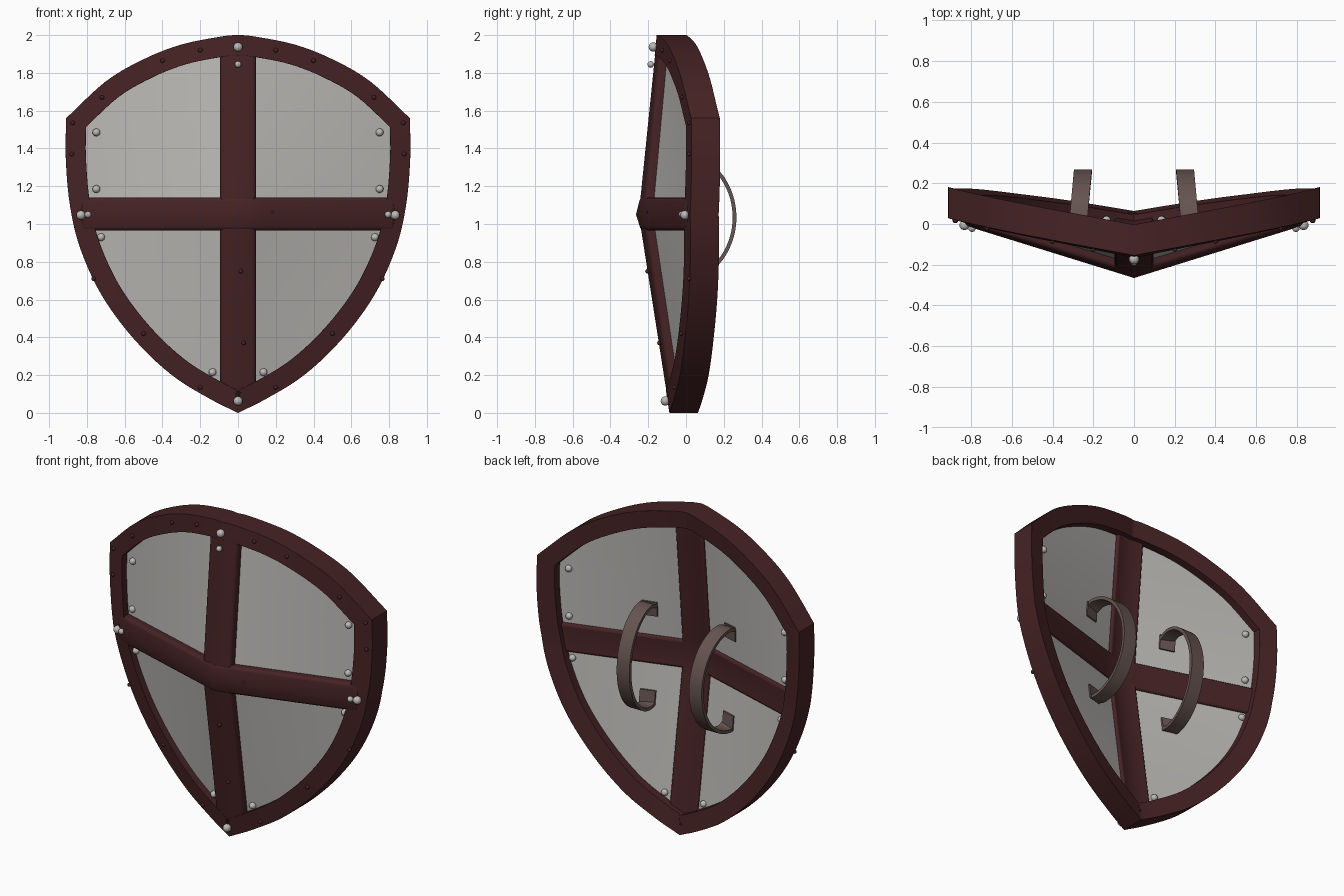
import bpy, bmesh, math
from mathutils import Vector

if "Cube" in bpy.data.objects:
    bpy.data.objects.remove(bpy.data.objects["Cube"])


def material(name, rgb):
    m = bpy.data.materials.new(name)
    m.diffuse_color = (*rgb, 1)
    m.use_nodes = True
    m.node_tree.nodes["Principled BSDF"].inputs["Base Color"].default_value = m.diffuse_color
    return m


RED = material("dark red frame", (0.062, 0.0165, 0.018))
GREY = material("grey plate", (0.49, 0.48, 0.46))
BROWN = material("brown strap", (0.13, 0.088, 0.08))
STEEL = material("steel stud", (0.50, 0.49, 0.475))


def lerp(x, table):
    """Piecewise linear lookup in ascending (key, value) pairs."""
    if x <= table[0][0]:
        return table[0][1]
    for (a, va), (b, vb) in zip(table, table[1:]):
        if x <= b:
            return va + (vb - va) * (x - a) / (b - a)
    return table[-1][1]


RIDGE = [(0, -0.088), (1.05, -0.252), (2, -0.155)]
SLOPE = [(0, 0.24), (0.39, 0.26), (1.05, 0.31), (1.56, 0.25), (2, 0.2)]


def face_y(x, z):
    """Front surface of the folded shield."""
    return lerp(z, RIDGE) + abs(x) * lerp(z, SLOPE)


def smooth(pts, n=5):
    """Catmull-Rom resampling of an open 2D path."""
    p = [Vector(q) for q in pts]
    p = [2 * p[0] - p[1]] + p + [2 * p[-1] - p[-2]]
    out = []
    for i in range(1, len(p) - 2):
        a, b, c, d = p[i - 1:i + 3]
        for k in range(n):
            t = k / n
            out.append(0.5 * (2 * b + (c - a) * t + (2 * a - 5 * b + 4 * c - d) * t * t
                              + (3 * b - a - 3 * c + d) * t ** 3))
    return out + [p[-2]]


def add_object(name, bm, mat, bevel=0.0):
    bmesh.ops.recalc_face_normals(bm, faces=bm.faces)
    me = bpy.data.meshes.new(name)
    bm.to_mesh(me)
    bm.free()
    ob = bpy.data.objects.new(name, me)
    bpy.context.collection.objects.link(ob)
    me.materials.append(mat)
    bpy.context.view_layer.objects.active = ob
    ob.select_set(True)
    bpy.ops.object.shade_smooth_by_angle(angle=math.radians(35))
    ob.select_set(False)
    if bevel:
        mod = ob.modifiers.new("soft_edges", 'BEVEL')
        mod.width, mod.segments, mod.limit_method = bevel, 3, 'ANGLE'
        mod.angle_limit = math.radians(50)
    return ob


def slab(name, rows, front, back, mat, bevel=0.0, cyclic=False, crease=0.0):
    """Solid that follows the folded surface, from a grid of (x, z) points.
    crease pushes the middle of each row forward."""
    bm = bmesh.new()
    n, m = len(rows), len(rows[0])
    F = [[bm.verts.new((x, face_y(x, z) + front - (crease if j == m // 2 else 0), z))
          for j, (x, z) in enumerate(r)] for r in rows]
    B = [[bm.verts.new((x, face_y(x, z) + back, z)) for x, z in r] for r in rows]
    twin = {}
    for i in range(n):
        for j in range(m):
            twin[F[i][j]] = B[i][j]
    for i in range(n if cyclic else n - 1):
        k = (i + 1) % n
        for j in range(m - 1):
            q = [F[i][j], F[k][j], F[k][j + 1], F[i][j + 1]]
            bm.faces.new(q)
            bm.faces.new([twin[v] for v in reversed(q)])
    for e in [e for e in bm.edges if e.is_boundary and e.verts[0] in twin]:
        a, b = e.verts
        bm.faces.new([a, b, twin[b], twin[a]])
    return add_object(name, bm, mat, bevel)


# Right half of the outline: top centre to corner, then down to the point
top = smooth([(0, 2.0), (0.08, 1.994), (0.3, 1.95), (0.5, 1.872), (0.7, 1.755), (0.91, 1.56)])
low = smooth([(0.91, 1.56), (0.912, 1.35), (0.89, 1.1), (0.835, 0.87), (0.72, 0.62),
              (0.55, 0.39), (0.35, 0.2), (0.15, 0.075), (0, 0.0)])
half = top + low[1:]
outline = half + [Vector((-p.x, p.y)) for p in reversed(half[1:-1])]


def inset(pts, d):
    """Mitred inward offset of a clockwise closed outline."""
    out = []
    for i, p in enumerate(pts):
        a = (p - pts[i - 1]).normalized()
        b = (pts[(i + 1) % len(pts)] - p).normalized()
        na, nb = Vector((a.y, -a.x)), Vector((b.y, -b.x))
        out.append(p + (na + nb) * d / (1 + na.dot(nb)))
    return out


# Rim
inner = inset(outline, 0.107)
slab("rim", [(o, (o + i) / 2, i) for o, i in zip(outline, inner)], 0, 0.152, RED, 0.022, True)

# Cross bands, the horizontal one creased along its middle
zs = [0.09 + 0.96 * i / 8 for i in range(8)] + [1.05 + 0.87 * i / 8 for i in range(9)]
slab("vertical_band", [[(x, z) for x in (-0.096, 0, 0.096)] for z in zs], 0.002, 0.122, RED, 0.016)
xs = [-0.83 + 0.83 * i / 6 for i in range(13)]
slab("horizontal_band", [[(x, z) for z in (0.965, 1.05, 1.14)] for x in xs], 0.001, 0.122, RED, 0.016,
     crease=0.014)

# Four plates, edges hidden inside the frame
mid = inset(outline, 0.075)[:len(half)]
top_edge = [tuple(p) for p in mid[:len(top)]]
low_edge = [tuple(p) for p in reversed(mid[len(top):]) if p.y < 1.2]
for side, s in (("right", 1), ("left", -1)):
    up, dn = [], []
    for i in range(17):
        x = 0.07 + 0.757 * i / 16
        hi, lo = lerp(x, top_edge), min(lerp(x, low_edge), 0.97)
        up.append([(s * x, 1.1 + (hi - 1.1) * k / 10) for k in range(11)])
        dn.append([(s * x, lo + (1.0 - lo) * k / 10) for k in range(11)])
    slab("upper_plate_" + side, up, 0.046, 0.103, GREY)
    slab("lower_plate_" + side, dn, 0.046, 0.103, GREY)


def studs(name, spots, r, mat, offset):
    bm = bmesh.new()
    for x, z in spots:
        res = bmesh.ops.create_icosphere(bm, subdivisions=2, radius=r)
        bmesh.ops.translate(bm, verts=res["verts"], vec=(x, face_y(x, z) + offset, z))
    add_object(name, bm, mat)


def both(spots):
    return [(s * x, z) for x, z in spots for s in (1, -1)]


# Studs on frame and plates
studs("large_studs", [(0, 1.937), (0, 0.063)] + both([(0.832, 1.047)]), 0.025, STEEL, -0.012)
studs("small_studs", [(0, 1.845)] + both([(0.795, 1.05)]), 0.018, STEEL, -0.016)
corners = both([(0.75, 1.485), (0.75, 1.185), (0.725, 0.93), (0.135, 0.215)])
studs("plate_studs_front", corners, 0.021, STEEL, 0.04)
studs("plate_studs_back", corners, 0.021, STEEL, 0.106)
studs("frame_rivets", both([(0.875, 1.535), (0.88, 1.37), (0.72, 1.67), (0.4, 1.865), (0.2, 1.92),
                            (0.765, 0.71), (0.5, 0.42), (0.2, 0.135)])
      + [(0.015, 0.75), (0.03, 0.37), (0.18, 1.06)], 0.012, RED, -0.003)

# Curved hand straps on the back: (depth, height from strap centre)
upper = [(0.267, 0), (0.254, 0.1), (0.217, 0.19), (0.165, 0.257), (0.09, 0.308), (0.01, 0.325), (-0.05, 0.305)]
path = smooth([(y, -z) for y, z in reversed(upper[1:])] + upper, 4)
for side, s in (("right", 1), ("left", -1)):
    bm = bmesh.new()
    rings = []
    for i, p in enumerate(path):
        t = (path[min(i + 1, len(path) - 1)] - path[max(i - 1, 0)]).normalized()
        n = Vector((-t.y, t.x)) * 0.02
        ring = []
        for w, k in ((-0.044, 0), (0.044, 0), (0.044, 1), (-0.044, 1)):
            x = 0.275 + w - 0.09 * p.x
            ring.append(bm.verts.new((s * x, p.x + n.x * k, 1.035 + p.y + n.y * k)))
        rings.append(ring)
    for a, b in zip(rings, rings[1:]):
        for j in range(4):
            bm.faces.new([a[j], b[j], b[(j + 1) % 4], a[(j + 1) % 4]])
    bm.faces.new(rings[0])
    bm.faces.new(rings[-1])
    add_object("hand_strap_" + side, bm, BROWN)
    # Square feet where the strap meets the plate
    for end, z in (("upper", 1.31), ("lower", 0.76)):
        slab(f"strap_foot_{end}_{side}",
             [[(s * 0.235, z - 0.045), (s * 0.235, z + 0.045)],
              [(s * 0.325, z - 0.045), (s * 0.325, z + 0.045)]], 0.095, 0.113, BROWN)
